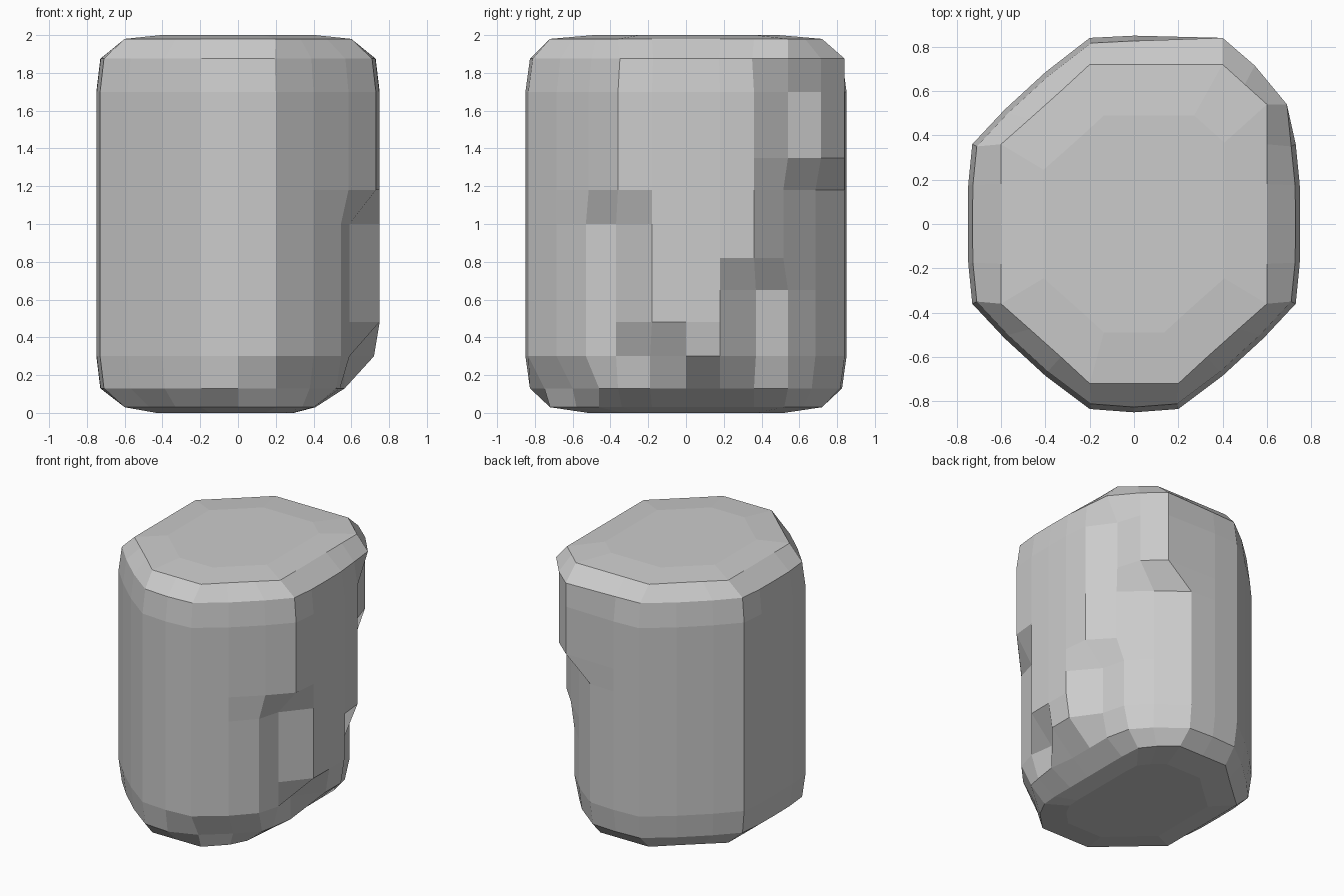
import bpy, bmesh

if "Cube" in bpy.data.objects:
    bpy.data.objects.remove(bpy.data.objects["Cube"])

# Half outline of the body, front centre round to back centre
half = [(0, -.85), (.2, -.835), (.4, -.685), (.585, -.515), (.73, -.36), (.748, -.18), (.75, 0),
        (.748, .18), (.73, .36), (.585, .515), (.4, .685), (.2, .84), (0, .85)]
# Inset half outline for the top and bottom chamfers
rim = [(0, -.72), (.2, -.72), (.33, -.6), (.47, -.475), (.6, -.36), (.6, -.18), (.6, 0),
       (.6, .18), (.6, .36), (.47, .475), (.33, .6), (.2, .72), (0, .72)]
heights = [.13, .3, .48, .65, .82, 1.0, 1.18, 1.35, 1.52, 1.7, 1.875]


def full(points):
    return list(points) + [(-x, y) for x, y in points[-2:0:-1]]


def scaled(points, s):
    return [(x * s, y * s) for x, y in points]


def carve(points, row):
    """Stepped recesses and raised corner on the right side."""
    p = list(points)
    # recessed panel at lower front right
    if row <= 5:
        p[3] = (.545, -.53)
        p[4] = (.59, -.37)
    if row <= 1:
        p[5] = (.565, -.19)
    # underside of the central tongue
    if row == 1:
        p[6], p[7] = (.72, 0), (.72, .18)
    if row == 0:
        p[1], p[2], p[3], p[4] = (.2, -.75), (.38, -.6), (.52, -.46), (.54, -.36)
        p[6], p[7], p[8] = (.54, 0), (.54, .18), (.54, .36)
        p[9] = (.5, .54)
    # recess at lower back right
    if 1 <= row <= 3:
        p[8] = (.585, .37)
        p[9] = (.54, .54)
    # raised upper back corner
    if row >= 7:
        p[9], p[10], p[11] = (.6, .54), (.545, .715), (.4, .84)
    if row == 10:
        p[9] = (.69, .54)
    return p


# Stack of rings from base to top
rings = []
base = full(rim)
base[2:11] = [(.34, -.58), (.4, -.46), (.41, -.34), (.41, -.18), (.41, 0),
              (.41, .18), (.41, .36), (.4, .52), (.32, .62)]
rings.append((0.0, scaled(base, .72)))
rings.append((.03, base))
for row, z in enumerate(heights):
    s = .972 if row in (0, 10) else 1.0
    rings.append((z, carve(scaled(full(half), s), row)))
top = full(rim)
top[9], top[10], top[11] = (.6, .54), (.5, .63), (.4, .72)
rings.append((1.98, top))
rings.append((2.0, scaled(top, .68)))

# Skin the rings
bm = bmesh.new()
loops = [[bm.verts.new((x, y, z)) for x, y in pts] for z, pts in rings]
for a, b in zip(loops, loops[1:]):
    n = len(a)
    for i in range(n):
        j = (i + 1) % n
        bm.faces.new((a[i], a[j], b[j], b[i]))
bm.faces.new(loops[0][::-1])
bm.faces.new(loops[-1])
bmesh.ops.recalc_face_normals(bm, faces=bm.faces)
mesh = bpy.data.meshes.new("faceted_barrel")
bm.to_mesh(mesh)
bm.free()
bpy.context.collection.objects.link(bpy.data.objects.new("faceted_barrel", mesh))
